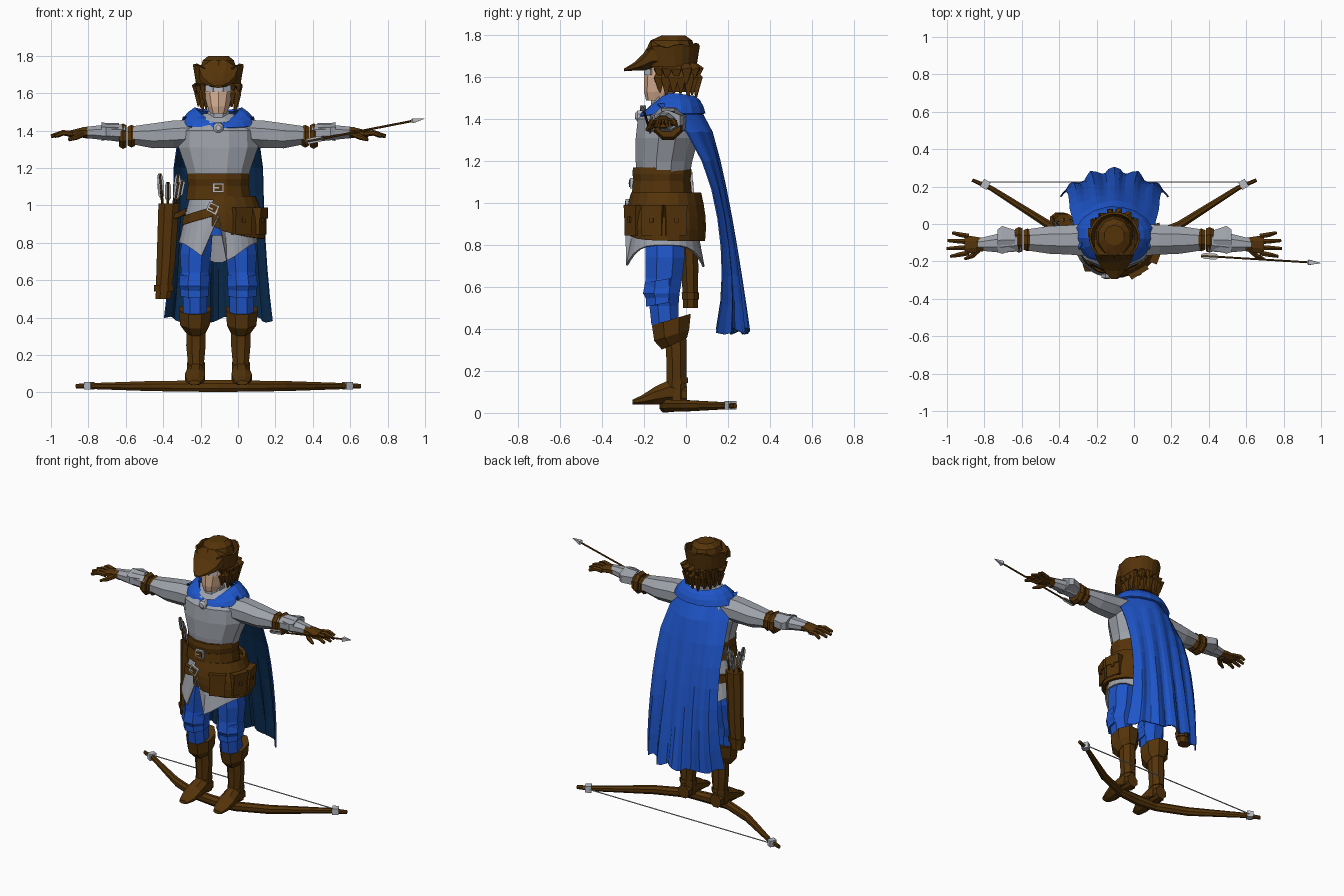
import bpy, bmesh, math, random
from math import sin, cos, pi, radians
from mathutils import Vector, Matrix, Euler

random.seed(4)
if "Cube" in bpy.data.objects:
    bpy.data.objects.remove(bpy.data.objects["Cube"])
SHIFT = Vector((-.105, 0, 0))   # the figure stands left of the middle


def material(name, r, g, b):
    m = bpy.data.materials.new(name)
    m.use_nodes = True
    m.diffuse_color = (r, g, b, 1)
    m.node_tree.nodes["Principled BSDF"].inputs["Base Color"].default_value = (r, g, b, 1)
    return m


leather = material("brown leather", .09, .034, .003)
cloth = material("grey cloth", .34, .36, .40)
blue = material("blue cloth", .013, .09, .58)
lining = material("dark blue lining", .003, .025, .08)
skin = material("skin", .72, .45, .30)
steel = material("pale steel", .48, .50, .54)


def finish(name, bm, *mats):
    bmesh.ops.recalc_face_normals(bm, faces=bm.faces)
    bmesh.ops.translate(bm, verts=bm.verts, vec=SHIFT)
    mesh = bpy.data.meshes.new(name)
    bm.to_mesh(mesh)
    bm.free()
    ob = bpy.data.objects.new(name, mesh)
    bpy.context.scene.collection.objects.link(ob)
    for m in mats:
        mesh.materials.append(m)
    return ob


def skin_rings(bm, rings, loop=True, caps=True):
    rows = [[bm.verts.new(p) for p in ring] for ring in rings]
    count = len(rows[0])
    for low, high in zip(rows, rows[1:]):
        for i in range(count if loop else count - 1):
            j = (i + 1) % count
            bm.faces.new((low[i], low[j], high[j], high[i]))
    if caps:
        bm.faces.new(rows[0])
        bm.faces.new(rows[-1])


def loft(name, mat, rings, sides=8, axis="z", lean=(0, 0)):
    """Stack of elliptical sections (x, y, z, half, half) across one axis."""
    loops = []
    for x, y, z, a, b in rings:
        loop = []
        for i in range(sides):
            t = 2 * pi * (i + .5) / sides
            u, v = a * cos(t), b * sin(t)
            tilt = lean[0] * cos(t) + lean[1] * sin(t)
            loop.append({"z": (x + u, y + v, z + tilt), "x": (x, y + u, z + v), "y": (x + u, y, z + v)}[axis])
        loops.append(loop)
    bm = bmesh.new()
    skin_rings(bm, loops)
    return finish(name, bm, mat)


def tube(name, mat, points, sizes, sides=6):
    """Sweep along points; sizes are (side, up) half widths."""
    pts = [Vector(p) for p in points]
    loops = []
    for k, p in enumerate(pts):
        d = (pts[min(k + 1, len(pts) - 1)] - pts[max(k - 1, 0)]).normalized()
        side = d.cross(Vector((0, 0, 1) if abs(d.z) < .9 else (1, 0, 0))).normalized()
        up = side.cross(d)
        w, h = sizes[k]
        angles = [2 * pi * (i + .5) / sides for i in range(sides)]
        loops.append([p + side * w * cos(t) + up * h * sin(t) for t in angles])
    bm = bmesh.new()
    skin_rings(bm, loops)
    return finish(name, bm, mat)


def sheet(name, mats, shape, across, down, loop=False, thick=.01):
    """Cloth surface from shape(u, v), both running 0 to 1."""
    bm = bmesh.new()
    last = across if loop else across - 1
    skin_rings(bm, [[shape(i / last, k / down) for i in range(across)] for k in range(down + 1)], loop, False)
    ob = finish(name, bm, *mats)
    mod = ob.modifiers.new("thickness", "SOLIDIFY")
    mod.thickness = thick
    mod.material_offset = len(mats) - 1
    return ob


def box(name, mat, centre, size, turn=(0, 0, 0), taper=1):
    bm = bmesh.new()
    bmesh.ops.create_cube(bm, size=1)
    for v in bm.verts:
        if v.co.z < 0:
            v.co.x *= taper
            v.co.y *= taper
    spin = Euler([radians(a) for a in turn]).to_matrix().to_4x4()
    bm.transform(Matrix.Translation(centre) @ spin @ Matrix.Diagonal((*size, 1)))
    return finish(name, bm, mat)


def buckle(name, x, y, z, roll):
    for part, mat, w, d in (("frame", steel, .06, .02), ("centre", leather, .042, .026)):
        box(name + "_" + part, mat, (x, y, z), (w, d, w * .85), (0, roll, 0))
    box(name + "_pin", steel, (x - .012, y, z), (.03, .03, .007), (0, roll, 0))


# Shirt, neck and hips
loft("shirt", cloth, [(0, -.11, 1.1, .155, .125), (0, -.105, 1.2, .18, .14), (0, -.09, 1.31, .22, .155),
                      (0, -.09, 1.4, .215, .145), (0, -.08, 1.46, .15, .1), (0, -.08, 1.49, .08, .07)], 12)
loft("neck", cloth, [(0, -.1, 1.44, .07, .075), (0, -.1, 1.505, .06, .07)])
loft("hips", blue, [(0, -.1, .84, .15, .08), (0, -.1, 1.06, .14, .11)], 10)


# Tunic tail with pointed corners and a front slit
def tail(u, v):
    t = 2 * pi * u - pi / 2
    low = .8 - .105 * sin(t) ** 4
    if u == 0:
        low = .94
    return ((.15 + .062 * v) * cos(t), -.1 + (.12 + .07 * v) * sin(t), 1.06 * (1 - v) + low * v)


sheet("tunic_tail", [cloth], lambda u, v: tail(u * 27 / 28, v), 28, 3, True)

# Belts, buckles and pouches
loft("waist_belt", leather, [(0, -.115, 1.1, .165, .138), (0, -.115, 1.14, .172, .146), (0, -.115, 1.17, .168, .142)], 12)
loft("lower_waist_belt", leather, [(0, -.115, 1.03, .178, .15), (0, -.115, 1.105, .168, .142)], 12)
loft("hip_belt", leather, [(0, -.1, .94, .2, .176), (0, -.1, .99, .192, .17)], 14, lean=(.05, -.01))
buckle("waist_buckle", 0, -.258, 1.095, 0)
buckle("hip_buckle", -.03, -.278, .985, 25)


def pouch_band(u, v):
    t = radians(-98 + 184 * u)
    drop = .23 - .07 * (1 - u) ** 6
    bulge = .025 * sin(pi * v * .8)
    return ((.2 + .035 * v + bulge) * cos(t), -.095 + (.168 + .008 * v + bulge * .7) * sin(t), 1.05 - drop * v)


sheet("pouch_band", [leather], pouch_band, 12, 4, thick=.02)
for deg in (-58, -20, 14):
    t = radians(deg)
    at = Vector((.23 * cos(t), -.095 + .18 * sin(t), .915))
    box("pouch", leather, at, (.045, .1, .14), (0, 0, deg))
    box("pouch_flap", leather, at + Vector((.006 * cos(t), 0, .045)), (.05, .108, .06), (0, 0, deg), .94)
    box("pouch_button", leather, at + Vector((.018 * cos(t), .018 * sin(t), .008)), (.025, .02, .03), (0, 0, deg))

# Limbs, built once for each side
for s in (-1, 1):
    side = "left_" if s > 0 else "right_"

    def limb(name, mat, rings, *args, **kw):
        loft(side + name, mat, [(s * r[0], *r[1:]) for r in rings], *args, **kw)

    limb("sleeve", cloth, [(.08, -.085, 1.39, .1, .075), (.24, -.085, 1.38, .085, .08),
                           (.35, -.085, 1.372, .08, .072), (.46, -.085, 1.375, .062, .052)], 8, "x")
    for x, r in ((.445, .066), (.49, .074)):
        limb("elbow_guard", leather, [(x, -.085, 1.37, r * .9, r * .85), (x + .02, -.085, 1.37, r, r),
                                      (x + .042, -.085, 1.37, r * .85, r * .8)], 8, "x")
    limb("forearm", cloth, [(.5, -.09, 1.385, .06, .05), (.6, -.1, 1.39, .058, .045), (.73, -.11, 1.39, .034, .03)], 8, "x")
    limb("forearm_cuff", cloth, [(.53, -.085, 1.39, .06, .05), (.6, -.085, 1.395, .086, .045),
                                 (.625, -.09, 1.395, .07, .05)], 6, "x")
    limb("glove_palm", leather, [(.7, -.11, 1.388, .038, .034), (.74, -.11, 1.39, .045, .026),
                                 (.8, -.11, 1.38, .055, .02)], 8, "x")
    for i, reach in enumerate((.875, .895, .89, .865)):
        y, spread = -.155 + .03 * i, (i - 1.5) * .012
        tube(side + "finger", leather, [(s * .78, y, 1.382), (s * .83, y + spread / 2, 1.388), (s * reach, y + spread, 1.37)],
             [(.015, .016), (.014, .015), (.009, .01)])
    tube(side + "thumb", leather, [(s * .73, -.14, 1.38), (s * .76, -.17, 1.365), (s * .8, -.187, 1.35)],
         [(.018, .018), (.015, .015), (.008, .008)])

    limb("trouser_leg", blue, [(.1, -.1, .92, .08, .095), (.122, -.1, .74, .09, .102), (.125, -.105, .64, .08, .094),
                               (.13, -.118, .57, .088, .094), (.125, -.105, .51, .07, .075), (.125, -.1, .42, .07, .07)])
    for z, r in ((.615, .086), (.54, .082)):
        limb("knee_wrap", blue, [(.128, -.115, z - .02, r, r), (.128, -.115, z + .02, r, r)], lean=(0, .015))
    limb("boot_cuff", leather, [(.12, -.055, .33, .058, .065), (.125, -.068, .37, .085, .09), (.125, -.07, .445, .092, .1)],
         8, lean=(0, .03))
    limb("boot_shaft", leather, [(.12, -.045, .06, .05, .05), (.12, -.045, .16, .047, .052), (.12, -.045, .25, .056, .052),
                                 (.12, -.05, .37, .055, .055)])
    limb("boot_strap", leather, [(.12, -.045, .13, .052, .06), (.12, -.045, .155, .052, .058)], lean=(0, .015))
    limb("boot_foot", leather, [(.12, .005, .085, .042, .045), (.12, -.08, .1, .052, .062),
                                (.125, -.15, .082, .058, .045), (.125, -.21, .062, .05, .024),
                                (.128, -.255, .052, .032, .012)], 8, "y")

# Head with pale plates under the hat
loft("head", skin, [(0, -.135, 1.49, .045, .055), (0, -.125, 1.53, .062, .075), (0, -.11, 1.6, .078, .09),
                    (0, -.1, 1.69, .078, .09)], 10)
for s in (-1, 0, 1):
    box("eye_plate", steel, (s * .045, -.196 + .016 * abs(s), 1.625), (.05, .009, .03), (0, 0, s * 38))

# Hair: a cap with two layers of loose tufts round the sides and back
loft("hair_cap", leather, [(0, -.03, 1.53, .08, .07), (0, -.04, 1.6, .1, .095), (0, -.05, 1.68, .098, .1)], 10)
for count, top, spread, length in ((12, 1.665, 1.1, .07), (14, 1.64, .98, .11)):
    for i in range(count):
        t = radians(-48 + 276 * i / (count - 1))
        flare = random.uniform(.92, 1.1) * spread
        end = top - length - random.uniform(0, .035)
        ray = Vector((cos(t), sin(t) * .92, 0))
        base = Vector((0, -.05, 0))
        tube("hair_tuft", leather, [base + ray * .085 + Vector((0, 0, top)),
                                    base + ray * .11 * flare + Vector((0, 0, top - length * .4)),
                                    base + ray * .102 * flare + Vector((0, 0, end))],
             [(.024, .02), (.034, .02), (.006, .006)], 4)

# Hat with a pointed beak and a turned-up brim
loft("hat_crown", leather, [(0, -.075, 1.655, .106, .112), (0, -.075, 1.72, .104, .12), (0, -.07, 1.775, .088, .1),
                            (0, -.06, 1.8, .055, .055)], 10)
loft("hat_beak", leather, [(0, -.08, 1.705, .118, .07), (0, -.165, 1.705, .112, .075), (0, -.205, 1.672, .094, .042),
                           (0, -.25, 1.65, .06, .02), (0, -.295, 1.635, .018, .007)], 8, "y")


def brim(u, v):
    t = radians(-58 + 296 * u)
    notch = .012 * (round(u * 18) % 3 == 0) * v
    r = .108 + .016 * v
    return (r * cos(t), -.07 + r * sin(t), 1.65 + v * (.105 + .008 * sin(t)) - notch)


sheet("hat_brim", [leather], brim, 19, 2, thick=.012)


# Draped collar with a V at the throat, and its clasp
def collar(u, v):
    t = 2 * pi * u - pi / 2
    front = max(0, -sin(t)) ** 2
    fold = .008 * sin(pi * v)
    a, b = .212 - .087 * v + fold, .16 - .05 * v + fold
    return (a * cos(t), -.065 + b * sin(t), 1.428 - .014 * front + v * (.098 - .07 * front - .015 * max(0, sin(t))) + fold)


sheet("collar", [blue], lambda u, v: collar(u * 15 / 16, v), 16, 3, True, .015)
loft("clasp", steel, [(0, -.2, 1.415, .03, .03), (0, -.232, 1.415, .028, .028), (0, -.242, 1.415, .015, .015)], 8, "y")


# Cape with folds deepening toward the hem
def cape(u, v):
    side = 2 * u - 1
    drop = .15 * (1 - v) ** 5 + .04 + .09 * v ** 4
    fold = .016 * v * cos(side * 15)
    width = .19 + .045 * min(1, v * 5) + .012 * v + .043 * v ** 3
    y = .055 + .235 * v ** .58 - drop * side * side + fold
    return (width * side + .008 * v * sin(side * 19), y, 1.475 - 1.085 * v + .016 * v * sin(side * 12))


cape_ob = sheet("cape", [blue, lining], cape, 25, 8, thick=.008)
if sum(p.normal.y for p in cape_ob.data.polygons) < 0:
    cape_ob.data.flip_normals()
cape_ob.modifiers["thickness"].material_offset_rim = 0


# Arrows: shaft, vanes and a head where it shows
def arrow(name, tail_end, tip, head=False):
    a, b = Vector(tail_end), Vector(tip)
    d = (b - a).normalized()
    tube(name + "_shaft", leather, [a, b], [(.006, .006)] * 2)
    for w, h in ((.022, .002), (.002, .022)):
        tube(name + "_vane", steel, [a, a + d * .02, a + d * .08, a + d * .1],
             [(w * .6, h * .6), (w, h), (w, h), (.002, .002)], 4)
    if head:
        tube(name + "_head", steel, [b - d * .01, b, b + d * .065], [(.008, .008), (.02, .018), (.001, .001)], 4)


arrow("held_arrow", (.465, -.17, 1.34), (1.04, -.205, 1.452), True)

# Quiver on the right hip, leaning forward at the top
loft("quiver", leather, [(-.295, .022, .5, .044, .038), (-.28, .018, .7, .054, .044), (-.265, .008, 1.01, .06, .048)], 8)
for x, y, z in ((-.291, .021, .54), (-.266, .01, .975)):
    loft("quiver_band", leather, [(x, y, z, .056, .043), (x, y, z + .035, .058, .045)], 8)
tube("quiver_strap", leather, [(-.27, .01, .93), (-.21, -.04, .95), (-.17, -.1, .97)], [(.008, .02)] * 3, 4)
for i in range(7):
    t = 2 * pi * i / 7
    arrow("quiver_arrow", (-.255 + .065 * cos(t), -.01 + .03 * sin(t), 1.14 + .03 * sin(i * 2)),
          (-.265 + .025 * cos(t), .01 + .02 * sin(t), .9))

# Bow lying at the feet, with string and end caps
half = [(.15, -.088, .03), (.35, -.005, .028), (.66, .192, .017), (.76, .235, .012)]
path = [(-x, y, h) for x, y, h in reversed(half)] + [(0, -.1, .034)] + half
tube("bow", leather, [(x, y, .034) for x, y, h in path], [(h * .85, h * 1.05) for x, y, h in path], 8)
tube("bow_string", steel, [(-.72, .225, .036), (.72, .225, .036)], [(.004, .004)] * 2)
for s in (-1, 1):
    box("bow_cap", steel, (s * .69, .212, .036), (.04, .045, .042), (0, 0, s * 30))
